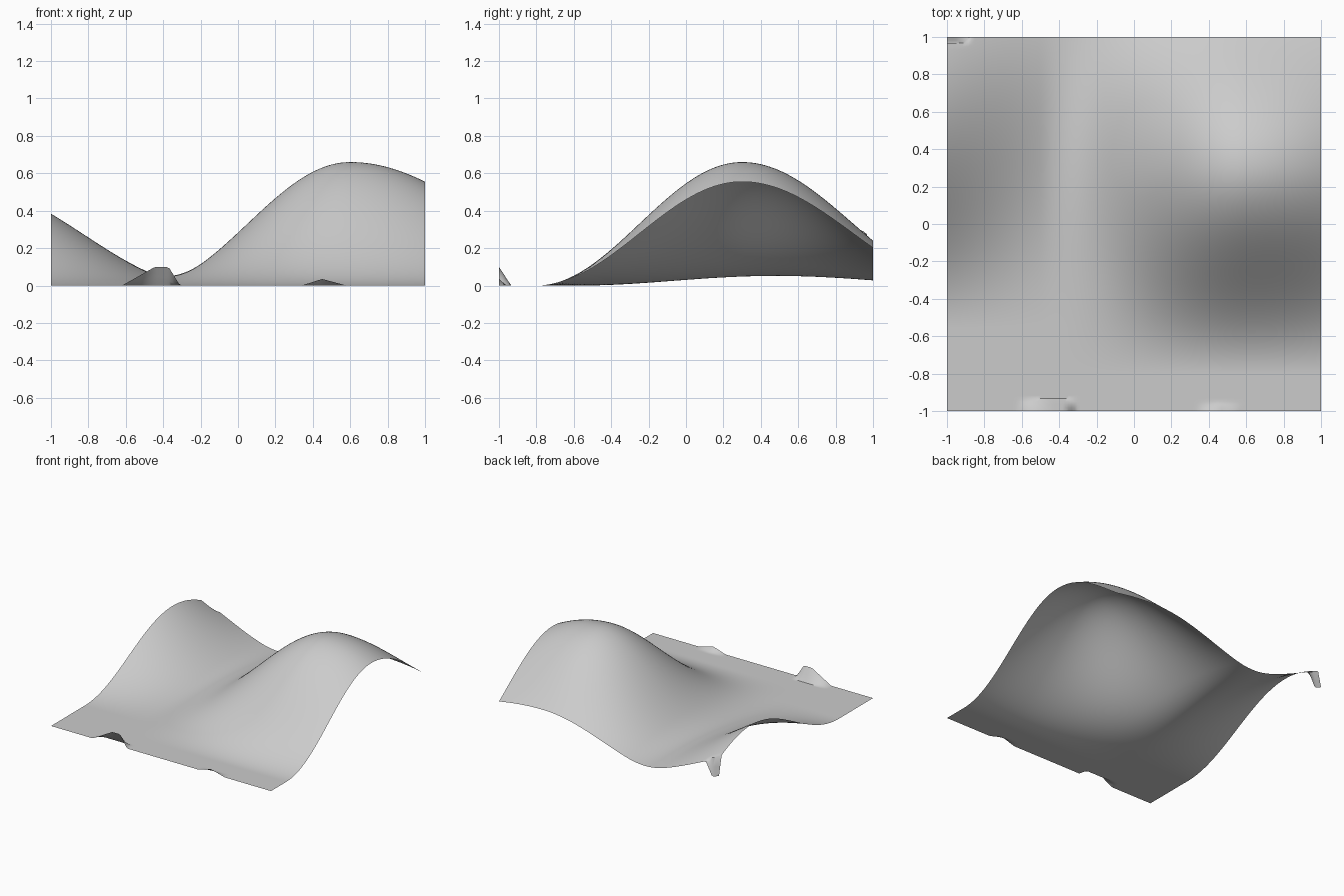
import bpy
from math import cos, pi, radians

cube = bpy.data.objects.get("Cube")
if cube:
    bpy.data.objects.remove(cube, do_unlink=True)


def swell(t, centre, reach_low, reach_high):
    """Cosine bump falling from 1 at the centre to 0 at its reach."""
    d = (t - centre) / (reach_high if t > centre else reach_low)
    return 0.5 + 0.5 * cos(pi * d) if abs(d) < 1 else 0.0


def tent(t, start, peak, end):
    """Linear ramp up to the peak and down again."""
    ramp = (t - start) / (peak - start) if t < peak else (end - t) / (end - peak)
    return max(0.0, ramp)


def clamp(t):
    return min(1.0, max(0.0, t))


def height(x, y):
    # Broad main hill and the flank of a second hill beyond the side edge
    z = 0.66 * swell(x, 0.6, 1.1, 1.53) * swell(y, 0.3, 1.1, 1.19)
    z += 0.54 * swell(x, -1.47, 1.3, 1.3) * swell(y, 0.58, 1.14, 1.12)
    # Two small raised lips on the front edge
    z += min(0.1, 0.13 * tent(x, -0.62, -0.39, -0.31)) * clamp(1 - (y + 1) / 0.065)
    z += 0.035 * tent(x, 0.34, 0.45, 0.58) * clamp(1 - (y + 1) / 0.04)
    # Small folded-down tab on the back corner
    z -= 0.14 * clamp((-0.88 - x) / 0.06) * clamp((y - 0.965) / 0.035)
    return z


# Hilly sheet
bpy.ops.mesh.primitive_grid_add(x_subdivisions=120, y_subdivisions=120, size=2)
sheet = bpy.context.object
sheet.name = "hilly_ground_sheet"
for v in sheet.data.vertices:
    v.co.z = height(v.co.x, v.co.y)
bpy.ops.object.shade_smooth_by_angle(angle=radians(40))

# Plain grey surface
grey = bpy.data.materials.new("light_grey")
grey.use_nodes = True
colour = (0.6, 0.6, 0.6, 1)
grey.diffuse_color = colour
grey.node_tree.nodes["Principled BSDF"].inputs["Base Color"].default_value = colour
sheet.data.materials.append(grey)
